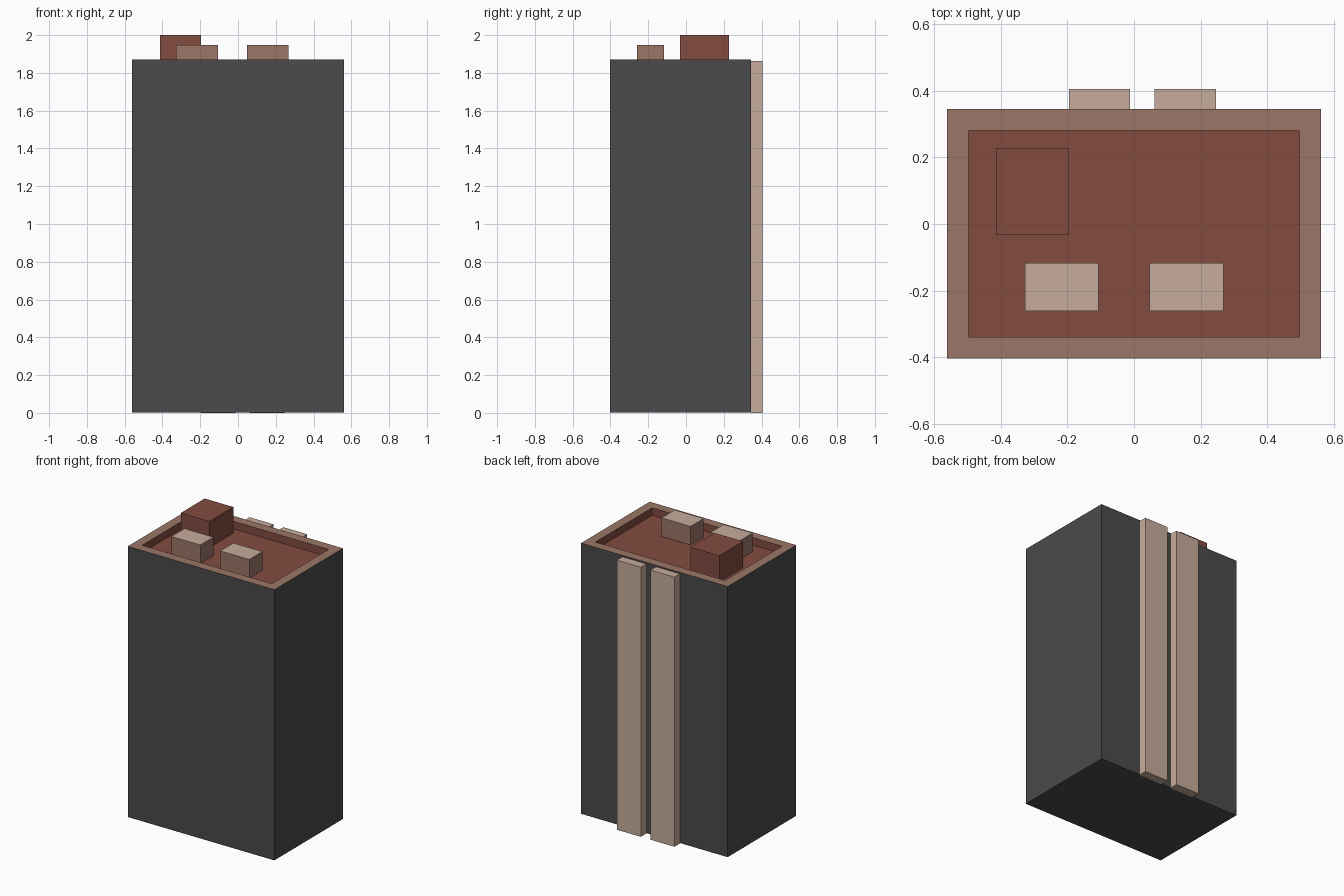
import bpy, bmesh

if "Cube" in bpy.data.objects:
    bpy.data.objects.remove(bpy.data.objects["Cube"])


def material(name, rgb):
    m = bpy.data.materials.new(name)
    m.diffuse_color = (*rgb, 1.0)
    m.use_nodes = True
    m.node_tree.nodes["Principled BSDF"].inputs["Base Color"].default_value = m.diffuse_color
    return m


GREY = material("dark_grey_wall", (0.069, 0.069, 0.069))
BROWN = material("dusty_brown", (0.328, 0.184, 0.136))
RED = material("brick_red", (0.227, 0.072, 0.051))
TAN = material("pale_tan", (0.565, 0.413, 0.333))


def finish(bm, name, mats):
    bmesh.ops.recalc_face_normals(bm, faces=bm.faces)
    mesh = bpy.data.meshes.new(name)
    bm.to_mesh(mesh)
    bm.free()
    for m in mats:
        mesh.materials.append(m)
    obj = bpy.data.objects.new(name, mesh)
    bpy.context.collection.objects.link(obj)
    return obj


def box_mesh(x0, x1, y0, y1, z0, z1):
    bm = bmesh.new()
    bmesh.ops.create_cube(bm, size=1.0)
    for v in bm.verts:
        v.co.x = x0 if v.co.x < 0 else x1
        v.co.y = y0 if v.co.y < 0 else y1
        v.co.z = z0 if v.co.z < 0 else z1
    bm.normal_update()
    return bm


def top_face(bm):
    return max(bm.faces, key=lambda f: f.calc_center_median().z)


FLOOR = 1.82

# Tower block: grey walls, brown parapet rim, sunken red roof
bm = box_mesh(-0.56, 0.56, -0.403, 0.345, 0.003, 1.872)
roof = top_face(bm)
rim = bmesh.ops.inset_region(bm, faces=[roof], thickness=0.091)["faces"]
for f in rim:
    f.material_index = 1
roof.material_index = 2
ext = bmesh.ops.extrude_discrete_faces(bm, faces=[roof])["faces"][0]
for v in ext.verts:
    v.co.z = FLOOR
for f in bm.faces:                       # recess walls share the roof colour
    if f not in rim and min(v.co.z for v in f.verts) > 1.0:
        f.material_index = 2
finish(bm, "tower_block", [GREY, BROWN, RED])

# Stair head on the roof
finish(box_mesh(-0.414, -0.195, -0.033, 0.228, FLOOR, 2.0), "stair_head", [RED])

# Two roof vents: brown sides, tan tops
for i, x in enumerate((-0.327, 0.047)):
    bm = box_mesh(x, x + 0.221, -0.26, -0.117, FLOOR, 1.948)
    top_face(bm).material_index = 1
    finish(bm, f"roof_vent_{i + 1}", [BROWN, TAN])

# Two full-height ducts on the back wall
for i, x in enumerate((-0.195, 0.062)):
    finish(box_mesh(x, x + 0.183, 0.345, 0.405, 0.0, 1.862),
           f"back_duct_{i + 1}", [TAN])
